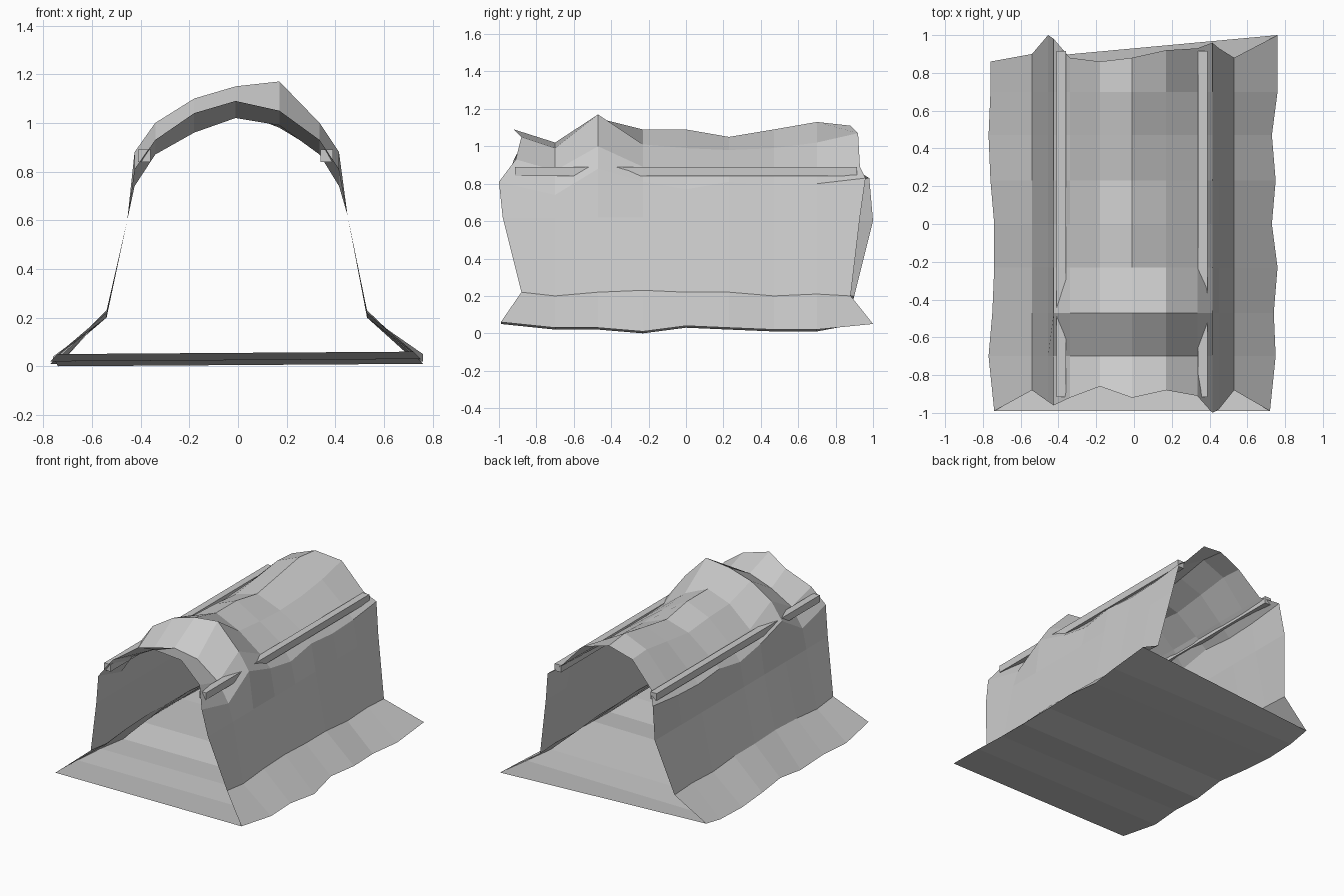
import bpy, bmesh

def make_object(name, bm):
    bmesh.ops.recalc_face_normals(bm, faces=bm.faces)
    mesh = bpy.data.meshes.new(name)
    bm.to_mesh(mesh)
    bm.free()
    obj = bpy.data.objects.new(name, mesh)
    bpy.context.collection.objects.link(obj)
    return obj

# Cross-section stations along the tunnel:
# y, left foot x, right foot x, foot z, knee z, shoulder z, haunch z, left crown z, crown z, right crown z
STATIONS = [
    (-0.95, -0.74, 0.72, 0.05, 0.22, 0.81, 0.93, 1.04, 1.09, 1.05),
    (-0.70, -0.77, 0.75, 0.02, 0.20, 0.74, 0.87, 0.96, 1.02, 0.99),
    (-0.47, -0.75, 0.74, 0.02, 0.22, 0.88, 1.00, 1.10, 1.15, 1.17),
    (-0.23, -0.74, 0.76, 0.00, 0.23, 0.81, 0.89, 1.03, 1.09, 1.01),
    (0.00, -0.74, 0.73, 0.03, 0.22, 0.77, 0.88, 1.02, 1.09, 0.99),
    (0.23, -0.76, 0.75, 0.02, 0.22, 0.81, 0.88, 1.00, 1.05, 0.98),
    (0.47, -0.77, 0.73, 0.01, 0.20, 0.79, 0.88, 1.03, 1.09, 0.99),
    (0.70, -0.76, 0.76, 0.01, 0.21, 0.80, 0.88, 1.06, 1.13, 1.02),
    (0.92, -0.76, 0.76, 0.04, 0.20, 0.83, 0.89, 1.05, 1.11, 1.07),
]
# Ragged end edges, from left foot over the crown to right foot
FRONT_Y = (-0.99, -0.88, -0.94, -0.96, -0.92, -0.86, -0.92, -0.88, -0.91, -1.0, -0.98, -0.88, -0.99)
BACK_Y = (0.86, 0.90, 1.0, 0.98, 0.88, 0.86, 0.88, 0.92, 0.93, 0.96, 0.93, 0.88, 1.0)

# Tunnel shell with flared feet and floor
bm = bmesh.new()
rings = []
for i, (y, lx, rx, fz, kz, sz, hz, lc, c, rc) in enumerate(STATIONS):
    left = [(lx, fz), (-0.54, kz), (-0.455, 0.60), (-0.425, sz), (-0.34, hz), (-0.18, lc)]
    right = [(0.17, rc), (0.335, hz), (0.415, sz), (0.45, 0.62), (0.53, kz), (rx, fz + 0.01)]
    profile = left + [(-0.01, c)] + right
    ys = FRONT_Y if i == 0 else BACK_Y if i == len(STATIONS) - 1 else [y] * len(profile)
    rings.append([bm.verts.new((x, yy, z)) for (x, z), yy in zip(profile, ys)])
for a, b in zip(rings, rings[1:]):
    for j in range(len(a)):
        k = (j + 1) % len(a)
        bm.faces.new((a[j], a[k], b[k], b[j]))
make_object("tunnel_shell", bm)

# Long square rails beneath the arch
for name, x in (("left_rail", -0.385), ("right_rail", 0.365)):
    bm = bmesh.new()
    bmesh.ops.create_cube(bm, size=1)
    for v in bm.verts:
        v.co = (x + v.co.x * 0.05, v.co.y * 1.83, 0.865 + v.co.z * 0.05)
    make_object(name, bm)
